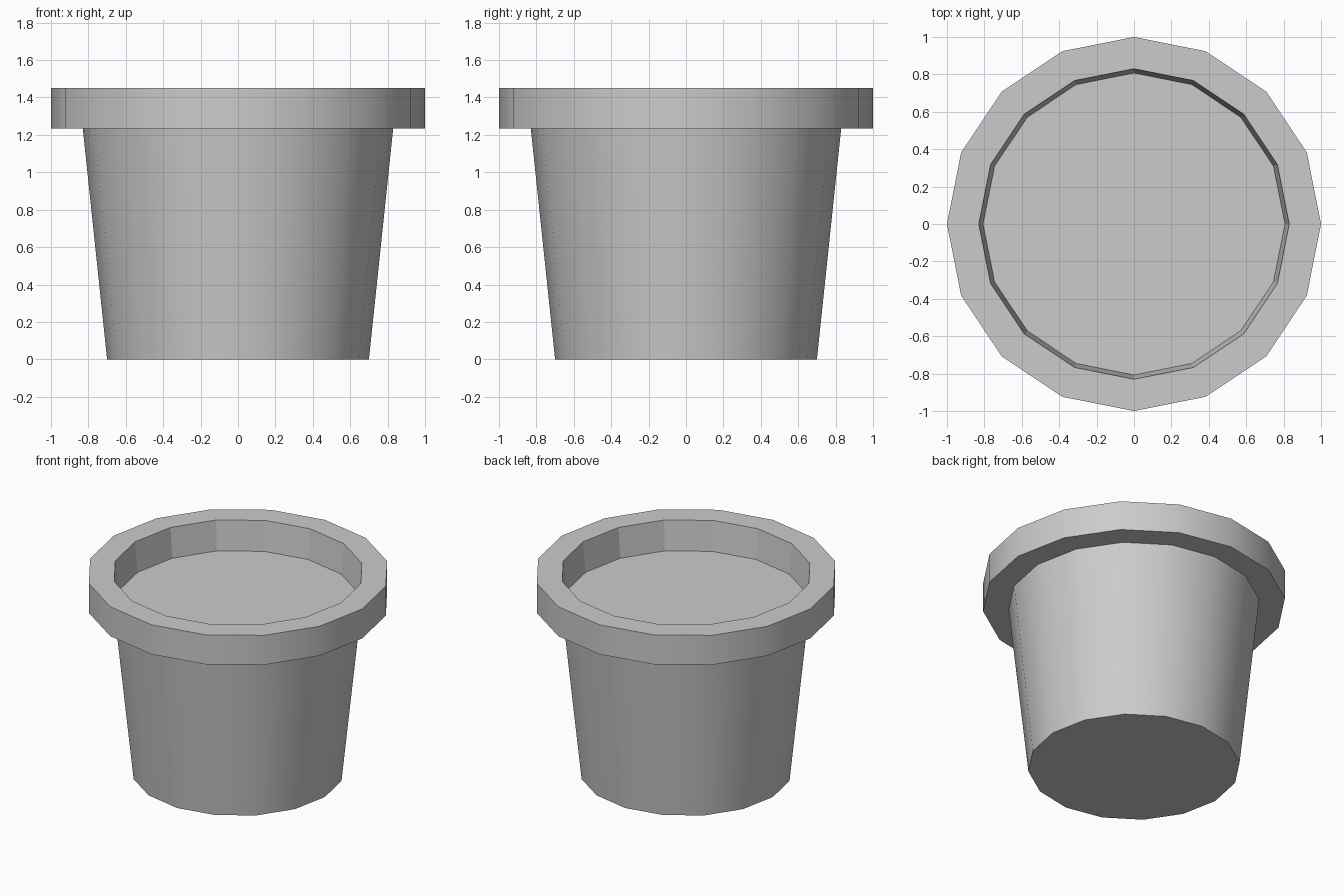
import bpy, bmesh
from math import cos, sin, pi, radians

if "Cube" in bpy.data.objects:
    bpy.data.objects.remove(bpy.data.objects["Cube"])

SIDES = 16


def lathe(name, profile, flat_bands=(), cap_start=False, cap_end=False):
    """Spin a (radius, height) profile around z, with optional end caps."""
    bm = bmesh.new()
    rings = []
    for r, z in profile:
        rings.append([bm.verts.new((r * cos(2 * pi * i / SIDES),
                                    r * sin(2 * pi * i / SIDES), z))
                      for i in range(SIDES)])
    flat = []
    for b, (lo, hi) in enumerate(zip(rings, rings[1:])):
        for i in range(SIDES):
            j = (i + 1) % SIDES
            face = bm.faces.new((lo[i], lo[j], hi[j], hi[i]))
            if b in flat_bands:
                flat.append(face.index if face.index >= 0 else len(bm.faces) - 1)
    if cap_start:
        bm.faces.new(rings[0][::-1])
    if cap_end:
        bm.faces.new(rings[-1])
    mesh = bpy.data.meshes.new(name)
    bm.to_mesh(mesh)
    bm.free()
    obj = bpy.data.objects.new(name, mesh)
    bpy.context.collection.objects.link(obj)
    bpy.ops.object.select_all(action='DESELECT')
    obj.select_set(True)
    bpy.context.view_layer.objects.active = obj
    bpy.ops.object.shade_smooth_by_angle(angle=radians(30))
    for i in flat:
        mesh.polygons[i].use_smooth = False
    return obj


# Pot: tapered body, overhanging rim, and faceted inner wall down to the soil
pot_profile = [(0.70, 0.0), (0.83, 1.235), (1.0, 1.235), (1.0, 1.45),
               (0.83, 1.45), (0.807, 1.235)]
lathe("flower_pot", pot_profile, flat_bands=(4,), cap_start=True)

# Soil: flat surface filling the pot just below the rim
lathe("soil_surface", [(0.807, 1.235)], cap_end=True)
